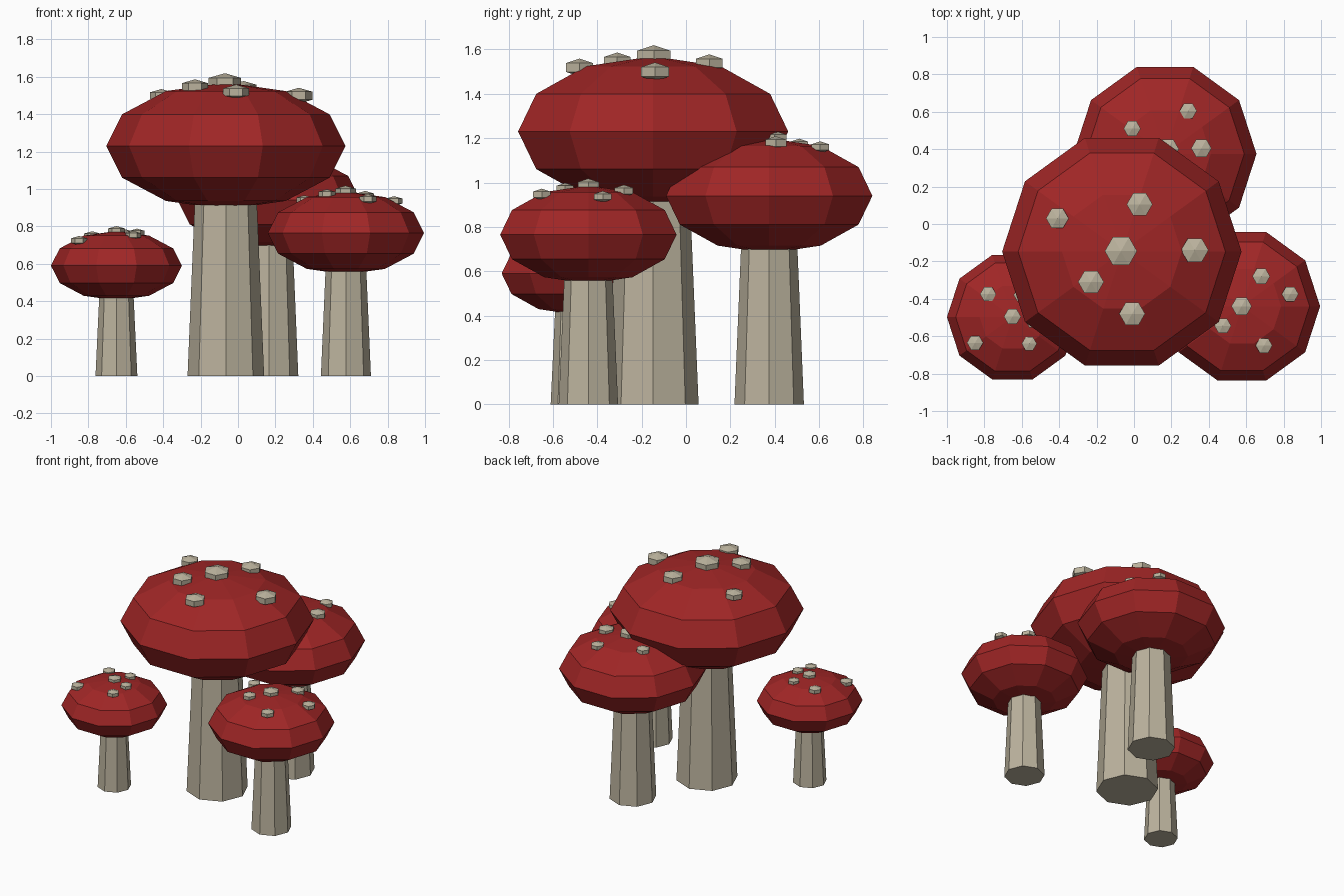
import bpy, bmesh
from math import sin, cos, pi, sqrt

cube = bpy.data.objects.get("Cube")
if cube:
    bpy.data.objects.remove(cube, do_unlink=True)


def material(name, rgb):
    mat = bpy.data.materials.new(name)
    mat.use_nodes = True
    mat.diffuse_color = (*rgb, 1)
    mat.node_tree.nodes["Principled BSDF"].inputs["Base Color"].default_value = (*rgb, 1)
    return mat


RED = material("cap red", (0.35, 0.019, 0.019))
BEIGE = material("stem beige", (0.50, 0.45, 0.34))


def lathe(bm, profile, sides, centre):
    """Spin (radius, height) points about a vertical axis; ends close as polygons or poles."""
    cx, cy, cz = centre
    rings = []
    for r, z in profile:
        count = sides if r > 0 else 1
        rings.append([bm.verts.new((cx + r * cos(2 * pi * i / sides),
                                    cy + r * sin(2 * pi * i / sides), cz + z))
                      for i in range(count)])
    for low, high in zip(rings, rings[1:]):
        for i in range(sides):
            j = (i + 1) % sides
            quad = [low[i % len(low)], low[j % len(low)], high[j % len(high)], high[i % len(high)]]
            bm.faces.new(list(dict.fromkeys(quad)))
    for ring, flip in ((rings[0], True), (rings[-1], False)):
        if len(ring) > 1:
            bm.faces.new(ring[::-1] if flip else ring)


def ball(radius, height, steps):
    """Profile of a flattened sphere from the lower to the upper pole."""
    middle = [(radius * sin(pi * k / steps), -height * cos(pi * k / steps))
              for k in range(1, steps)]
    return [(0, -height)] + middle + [(0, height)]


def finish(name, bm, mat):
    mesh = bpy.data.meshes.new(name)
    bm.to_mesh(mesh)
    bm.free()
    mesh.materials.append(mat)
    bpy.context.collection.objects.link(bpy.data.objects.new(name, mesh))


def mushroom(name, x, y, z, radius, spots):
    height = 0.53 * radius
    # tapered octagonal stem running up into the cap
    bm = bmesh.new()
    lathe(bm, [(0.32 * radius, 0), (0.24 * radius, z)], 8, (x, y, 0))
    finish(name + "_stem", bm, BEIGE)
    # flattened ten-sided cap
    bm = bmesh.new()
    lathe(bm, ball(radius, height, 6), 10, (x, y, z))
    finish(name + "_cap", bm, RED)
    # hexagonal spots resting on the cap
    bm = bmesh.new()
    for sx, sy, size in spots:
        d = ((sx - x) ** 2 + (sy - y) ** 2) / radius ** 2
        lathe(bm, ball(size, size / 2, 3), 6, (sx, sy, z + height * sqrt(1 - d)))
    finish(name + "_spots", bm, BEIGE)


mushroom("large", -0.065, -0.148, 1.23, 0.64,
         [(-0.07, -0.145, 0.10), (-0.41, 0.03, 0.07), (0.03, 0.105, 0.08),
          (0.325, -0.14, 0.085), (-0.23, -0.31, 0.08), (-0.01, -0.48, 0.08)])
mushroom("back", 0.166, 0.375, 0.94, 0.489,
         [(0.18, 0.4, 0.07), (0.29, 0.605, 0.053), (-0.01, 0.51, 0.053), (0.36, 0.405, 0.063)])
mushroom("left", 0.577, -0.44, 0.765, 0.418,
         [(0.575, -0.44, 0.063), (0.68, -0.28, 0.055), (0.835, -0.375, 0.052),
          (0.475, -0.545, 0.052), (0.695, -0.65, 0.052), (0.355, -0.32, 0.05)])
mushroom("right", -0.65, -0.498, 0.59, 0.35,
         [(-0.65, -0.495, 0.053), (-0.78, -0.375, 0.05), (-0.85, -0.635, 0.05),
          (-0.56, -0.64, 0.047), (-0.54, -0.52, 0.045), (-0.605, -0.38, 0.045)])
